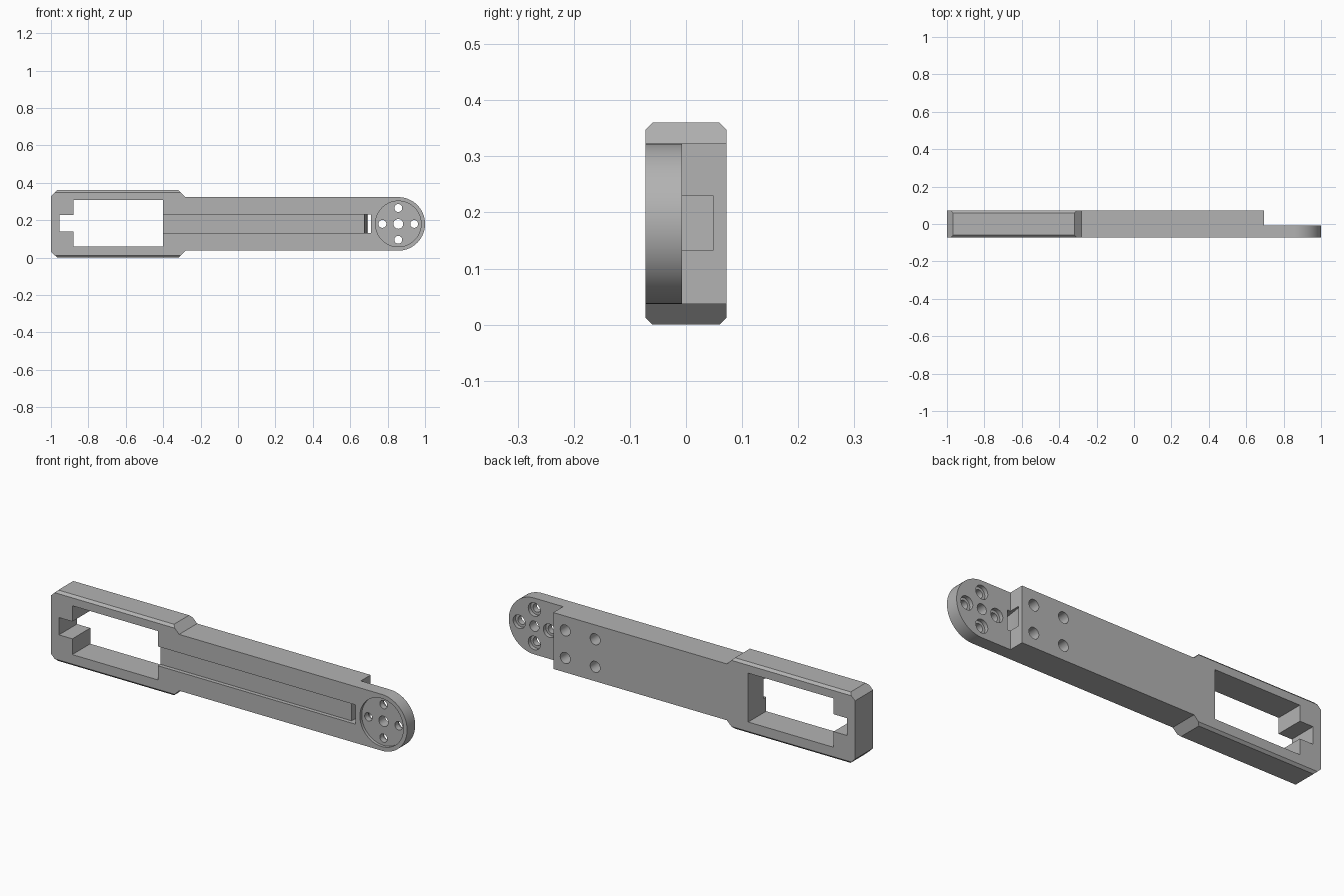
import bpy, bmesh, math
from mathutils import Matrix

if "Cube" in bpy.data.objects:
    bpy.data.objects.remove(bpy.data.objects["Cube"])

grey = bpy.data.materials.new("plain grey")
grey.use_nodes = True
colour = (0.45, 0.45, 0.45, 1)
grey.diffuse_color = colour
grey.node_tree.nodes["Principled BSDF"].inputs["Base Color"].default_value = colour

MID, FRONT, BACK = 0.18, -0.072, 0.072
TAB_X, TAB_R, TAB_BACK, STEP_X = 0.857, 0.143, -0.007, 0.695


def prism(name, points, start, end, axis="Y"):
    """Extrude an outline (the two other coordinates) along an axis."""
    place = {"X": lambda a, b: (start, a, b),
             "Y": lambda a, b: (a, start, b),
             "Z": lambda a, b: (a, b, start)}[axis]
    bm = bmesh.new()
    face = bm.faces.new([bm.verts.new(place(*p)) for p in points])
    new = bmesh.ops.extrude_face_region(bm, geom=[face])["geom"]
    shift = [(end - start) * (axis == a) for a in "XYZ"]
    bmesh.ops.translate(bm, vec=shift, verts=[v for v in new if isinstance(v, bmesh.types.BMVert)])
    bmesh.ops.recalc_face_normals(bm, faces=bm.faces)
    mesh = bpy.data.meshes.new(name)
    bm.to_mesh(mesh)
    bm.free()
    mesh.materials.append(grey)
    obj = bpy.data.objects.new(name, mesh)
    bpy.context.collection.objects.link(obj)
    return obj


def rect(a0, a1, b0, b1):
    return [(a0, b0), (a1, b0), (a1, b1), (a0, b1)]


def circle(x, z, r, n=40):
    return [(x + r * math.cos(2 * math.pi * i / n), z + r * math.sin(2 * math.pi * i / n))
            for i in range(n)]


def combine(target, tool, operation="DIFFERENCE"):
    tool.hide_render = True
    mod = target.modifiers.new(tool.name, "BOOLEAN")
    mod.operation, mod.object, mod.solver = operation, tool, "EXACT"
    bpy.context.view_layer.objects.active = target
    bpy.ops.object.modifier_apply(modifier=mod.name)
    bpy.data.objects.remove(tool)


# Outline of the arm: wide bevelled head, straight shank, round tab
upper = [(-1, 0.148), (-0.967, 0.18), (-0.317, 0.18), (-0.28, TAB_R)]
steps = 48
arc = [(TAB_X + TAB_R * math.sin(math.pi * i / steps), TAB_R * math.cos(math.pi * i / steps))
       for i in range(steps + 1)]
lower = [(x, -z) for x, z in reversed(upper)]
arm = prism("arm", [(x, z + MID) for x, z in upper + arc + lower], FRONT, BACK)

# Bevels along the long edges of the head
c = 0.012
section = [(FRONT, c), (FRONT + c, 0), (BACK - c, 0), (BACK, c),
           (BACK, 0.36 - c), (BACK - c, 0.36), (FRONT + c, 0.36), (FRONT, 0.36 - c)]
combine(arm, prism("edge_bevels", section, -1.1, 1.1, "X"), "INTERSECT")

# Motor window with its narrow end notch
window = [(-0.4, 0.06), (-0.4, 0.308), (-0.88, 0.308), (-0.88, 0.228), (-0.955, 0.228),
          (-0.955, 0.14), (-0.88, 0.14), (-0.88, 0.06)]
combine(arm, prism("window", window, -0.2, 0.2))

# Thin tab behind the step
combine(arm, prism("tab_step", rect(STEP_X, 1.1, -0.1, 0.5), TAB_BACK, 0.2))

# Cable groove on the front, and the slot where it leaves through the step
combine(arm, prism("cable_groove", rect(-0.45, 0.69, 0.132, 0.23), -0.2, FRONT + 0.02))
slot = [(0.675, -0.1), (0.71, -0.1), (0.71, 0.048), (0.688, 0.048), (0.675, -0.04)]
combine(arm, prism("cable_slot", slot, 0.132, 0.23, "Z"))

# Round recess and screw holes of the tab
combine(arm, prism("disc_recess", circle(TAB_X, MID, 0.122, 64), -0.2, FRONT + 0.015))
combine(arm, prism("centre_hole", circle(TAB_X, MID, 0.026), -0.2, 0.2))
for dx, dz in ((1, 0), (0, 1), (-1, 0), (0, -1)):
    x, z = TAB_X + 0.085 * dx, MID + 0.085 * dz
    combine(arm, prism("screw_hole", circle(x, z, 0.021), -0.2, 0.2))
    combine(arm, prism("counterbore", circle(x, z, 0.034), TAB_BACK - 0.02, 0.2))

# Blind holes in the back of the shank
for x in (0.46, 0.628):
    for dz in (-0.07, 0.07):
        combine(arm, prism("back_hole", circle(x, MID + dz, 0.028), 0.01, 0.2))

bpy.ops.object.select_all(action="DESELECT")
arm.select_set(True)
bpy.context.view_layer.objects.active = arm
bpy.ops.object.shade_smooth_by_angle(angle=math.radians(25))
